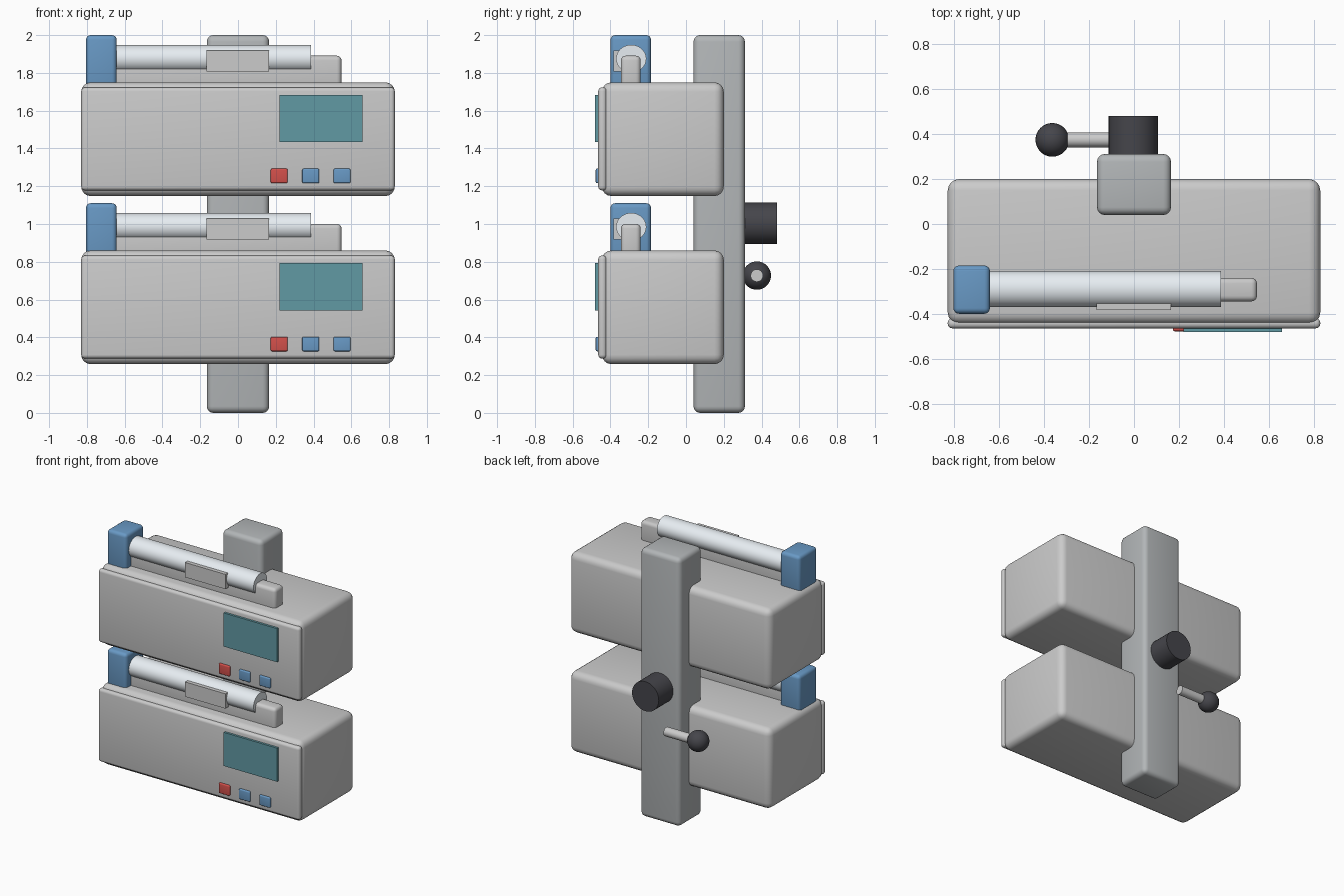
import bpy, math
from mathutils import Vector

if "Cube" in bpy.data.objects:
    bpy.data.objects.remove(bpy.data.objects["Cube"])


def material(name, rgb):
    m = bpy.data.materials.new(name)
    m.diffuse_color = (*rgb, 1)
    m.use_nodes = True
    m.node_tree.nodes["Principled BSDF"].inputs["Base Color"].default_value = m.diffuse_color
    return m


BODY = material("light_grey", (0.72, 0.72, 0.73))
STEEL = material("mid_grey", (0.45, 0.47, 0.48))
BLUE = material("blue", (0.14, 0.32, 0.56))
RED = material("red", (0.65, 0.08, 0.07))
TEAL = material("teal", (0.12, 0.32, 0.37))
GLASS = material("pale_plastic", (0.80, 0.85, 0.89))
DARK = material("dark_rubber", (0.06, 0.06, 0.07))


def finish(ob, name, mat):
    ob.name = name
    ob.data.materials.append(mat)
    bpy.ops.object.shade_smooth_by_angle(angle=math.radians(35))
    return ob


def box(name, x, y, z, mat, bevel=0.0):
    """Box from (min, max) ranges with optional rounded edges."""
    lo, hi = Vector((x[0], y[0], z[0])), Vector((x[1], y[1], z[1]))
    bpy.ops.mesh.primitive_cube_add(size=1, location=(lo + hi) / 2)
    ob = bpy.context.object
    ob.scale = hi - lo
    bpy.ops.object.transform_apply(location=False, rotation=False, scale=True)
    if bevel:
        mod = ob.modifiers.new("round", 'BEVEL')
        mod.width, mod.segments = bevel, 4
        bpy.ops.object.modifier_apply(modifier=mod.name)
    return finish(ob, name, mat)


def rod(name, a, b, r, mat, flatten=1.0):
    """Cylinder between two points; flatten squashes its height."""
    a, b = Vector(a), Vector(b)
    bpy.ops.mesh.primitive_cylinder_add(vertices=40, radius=r, depth=(b - a).length)
    ob = bpy.context.object
    ob.rotation_euler = (b - a).to_track_quat('Z', 'Y').to_euler()
    bpy.ops.object.transform_apply(location=False, rotation=True, scale=False)
    ob.scale.z = flatten
    bpy.ops.object.transform_apply(location=False, rotation=False, scale=True)
    ob.location = (a + b) / 2
    return finish(ob, name, mat)


# Mounting column
box("column", (-0.165, 0.165), (0.04, 0.312), (0, 2), STEEL, 0.035)

# Two identical pump units
for tag, z in (("lower", 0.258), ("upper", 1.148)):
    def part(name, x, y, zr, mat, bevel=0.0):
        box(f"{tag}_{name}", x, y, (z + zr[0], z + zr[1]), mat, bevel)

    part("housing", (-0.83, 0.83), (-0.445, 0.2), (0, 0.602), BODY, 0.05)
    part("front_panel", (-0.83, 0.83), (-0.465, -0.42), (0.03, 0.575), BODY, 0.02)
    part("screen", (0.22, 0.66), (-0.482, -0.455), (0.285, 0.535), TEAL)
    # Buttons
    for i, bx in enumerate((0.218, 0.385, 0.551)):
        part(f"button_{i + 1}", (bx - 0.045, bx + 0.045), (-0.478, -0.455),
             (0.068, 0.145), RED if i == 0 else BLUE, 0.008)
    # Syringe assembly on top
    part("syringe_clamp", (-0.805, -0.642), (-0.4, -0.185), (0.57, 0.852), BLUE, 0.025)
    part("plunger_rail", (-0.7, 0.548), (-0.345, -0.24), (0.56, 0.743), BODY, 0.025)
    part("barrel_clip", (-0.167, 0.165), (-0.384, -0.34), (0.66, 0.77), BODY)
    rod(f"{tag}_syringe_barrel", (-0.66, -0.29, z + 0.727), (0.387, -0.29, z + 0.727),
        0.08, GLASS, 0.92)

# Clamp knob and lever on the back
rod("clamp_knob", (-0.003, 0.30, 1.003), (-0.003, 0.482, 1.003), 0.11, DARK)
rod("lever_arm", (-0.36, 0.375, 0.727), (-0.1, 0.375, 0.727), 0.033, BODY)
bpy.ops.mesh.primitive_uv_sphere_add(segments=32, ring_count=16, radius=0.075,
                                     location=(-0.364, 0.375, 0.727))
finish(bpy.context.object, "lever_ball", DARK)
